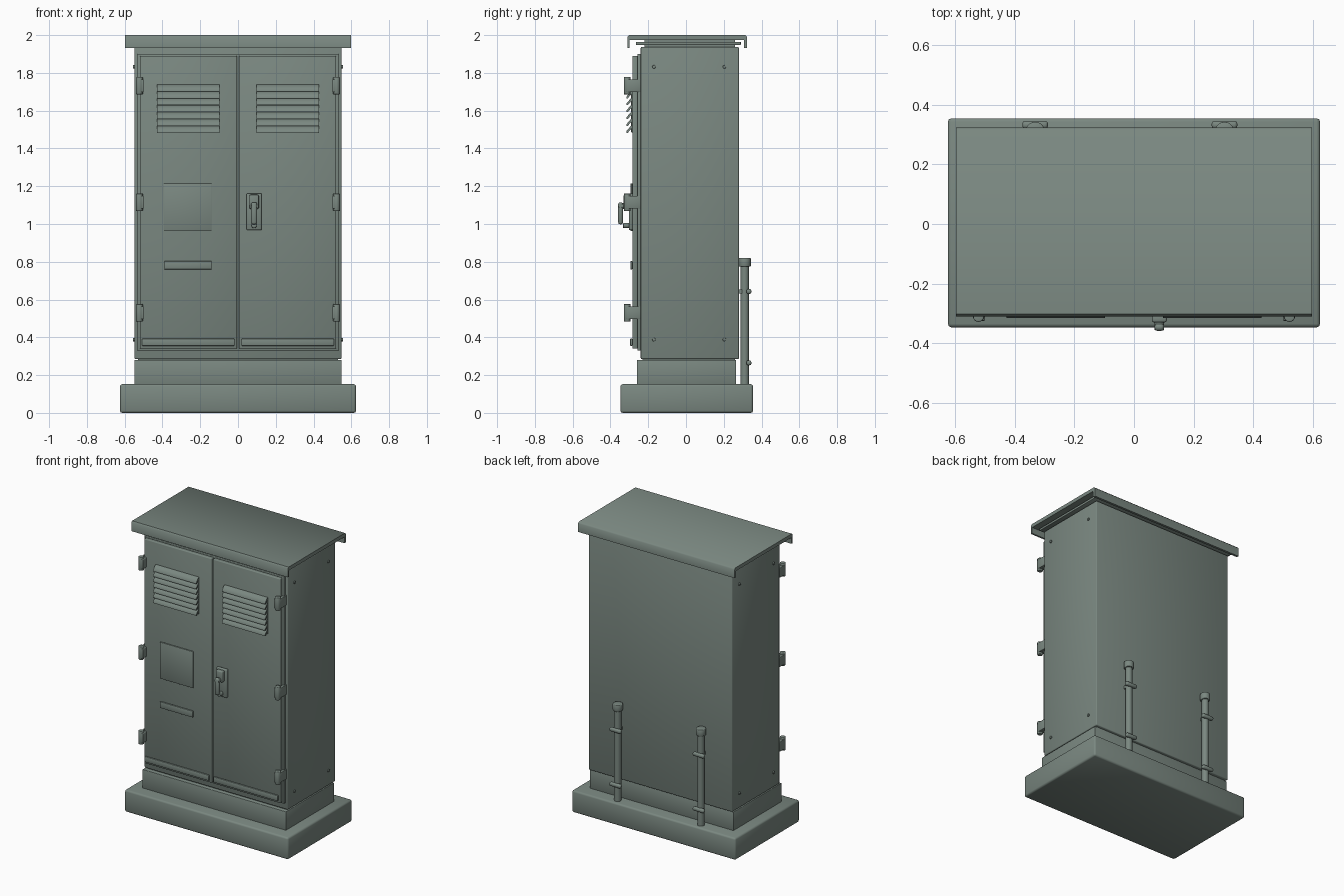
import bpy, bmesh, math
from mathutils import Matrix

if "Cube" in bpy.data.objects:
    bpy.data.objects.remove(bpy.data.objects["Cube"])

paint = bpy.data.materials.new("grey_green_paint")
paint.diffuse_color = (0.195, 0.245, 0.218, 1)
paint.use_nodes = True
paint.node_tree.nodes["Principled BSDF"].inputs["Base Color"].default_value = paint.diffuse_color


def finish(name, bm):
    bmesh.ops.recalc_face_normals(bm, faces=bm.faces)
    me = bpy.data.meshes.new(name)
    bm.to_mesh(me)
    bm.free()
    ob = bpy.data.objects.new(name, me)
    bpy.context.collection.objects.link(ob)
    me.materials.append(paint)
    bpy.ops.object.select_all(action='DESELECT')
    ob.select_set(True)
    bpy.context.view_layer.objects.active = ob
    bpy.ops.object.shade_smooth_by_angle(angle=math.radians(50))
    return ob


def box(name, x, y, z, bevel=0.0, segments=2):
    """Box from (min, max) pairs with rounded edges."""
    bm = bmesh.new()
    bmesh.ops.create_cube(bm, size=1)
    for v in bm.verts:
        v.co = [(a + b) / 2 + c * (b - a) for c, (a, b) in zip(v.co, (x, y, z))]
    if bevel:
        bmesh.ops.bevel(bm, geom=bm.edges[:], offset=bevel, segments=segments,
                        profile=0.5, affect='EDGES')
    return finish(name, bm)


def rod(name, centre, radius, depth, axis='Z', sides=20, bevel=0.0):
    """Capped cylinder along an axis."""
    bm = bmesh.new()
    rot = {'X': Matrix.Rotation(math.pi / 2, 4, 'Y'),
           'Y': Matrix.Rotation(math.pi / 2, 4, 'X'),
           'Z': Matrix.Identity(4)}[axis]
    bmesh.ops.create_cone(bm, cap_ends=True, segments=sides, radius1=radius,
                          radius2=radius, depth=depth)
    if bevel:
        rims = [e for e in bm.edges if abs(e.verts[0].co.z - e.verts[1].co.z) < 1e-5]
        bmesh.ops.bevel(bm, geom=rims, offset=bevel, segments=2, profile=0.5, affect='EDGES')
    bm.transform(Matrix.Translation(centre) @ rot)
    return finish(name, bm)


def extrude_x(name, outline, x0, x1):
    """Extrude a closed (y, z) outline along x."""
    bm = bmesh.new()
    face = bm.faces.new([bm.verts.new((x0, y, z)) for y, z in outline])
    new = bmesh.ops.extrude_face_region(bm, geom=[face])['geom']
    bmesh.ops.translate(bm, vec=(x1 - x0, 0, 0),
                        verts=[g for g in new if isinstance(g, bmesh.types.BMVert)])
    return finish(name, bm)


# Foundation, plinth and cabinet body
box("concrete_base", (-0.625, 0.625), (-0.347, 0.355), (0, 0.152), 0.012)
box("plinth", (-0.548, 0.548), (-0.26, 0.265), (0.15, 0.28), 0.002)
box("plinth_seam", (-0.53, 0.53), (-0.23, 0.26), (0.275, 0.295))
box("cabinet_body", (-0.548, 0.548), (-0.24, 0.28), (0.285, 1.937), 0.006)
box("door_frame", (-0.532, 0.532), (-0.258, -0.238), (0.33, 1.9), 0.003)

# Roof sheet with folded lips at the front and back, open at the sides
extrude_x("roof", [(-0.31, 1.932), (-0.31, 1.99), (-0.302, 2.0), (0.315, 2.0),
                   (0.324, 1.99), (0.324, 1.932), (0.308, 1.932), (0.308, 1.975),
                   (-0.298, 1.975), (-0.298, 1.932)], -0.598, 0.598)
box("roof_support", (-0.565, 0.565), (-0.265, 0.29), (1.948, 1.964), 0.002)
box("roof_spacer", (-0.53, 0.53), (-0.22, 0.26), (1.93, 1.98))

# Doors with kick strips, louvre vents and hinges
for side, s in (("left", -1), ("right", 1)):
    def span(a, b):
        return tuple(sorted((s * a, s * b)))

    box(side + "_door", span(0.005, 0.52), (-0.284, -0.256), (0.34, 1.89), 0.005)
    box(side + "_kick_strip", span(0.018, 0.508), (-0.296, -0.282), (0.355, 0.393), 0.004)
    x0, x1 = span(0.098, 0.428)
    box(side + "_vent_back", (x0, x1), (-0.29, -0.282), (1.485, 1.738), 0.002)
    for i in range(7):
        z = 1.483 + i * 0.0365
        extrude_x(side + "_vent_slat", [(-0.286, z + 0.036), (-0.292, z + 0.036),
                                        (-0.316, z + 0.008), (-0.316, z),
                                        (-0.308, z), (-0.286, z + 0.026)], x0, x1)
    for z in (0.53, 1.115, 1.732):
        rod(side + "_hinge_barrel", (s * 0.522, -0.311, z), 0.018, 0.092, sides=16, bevel=0.004)
        box(side + "_hinge_door_leaf", span(0.5, 0.522), (-0.325, -0.28), (z - 0.034, z + 0.034), 0.004)
        box(side + "_hinge_frame_leaf", span(0.52, 0.54), (-0.318, -0.238), (z - 0.034, z + 0.034), 0.003)
    # Side panel screws
    for y in (-0.17, 0.203):
        for z in (0.388, 1.832):
            rod(side + "_panel_screw", (s * 0.55, y, z), 0.009, 0.012, 'X', 12, 0.002)

# Sign plates on the left door
box("warning_plate", (-0.392, -0.14), (-0.293, -0.284), (0.962, 1.214), 0.002)
box("label_plate", (-0.39, -0.14), (-0.295, -0.284), (0.76, 0.803), 0.002)

# Swing handle and lock on the right door
box("handle_plate", (0.045, 0.125), (-0.303, -0.282), (0.967, 1.162), 0.006)
box("handle_housing", (0.06, 0.11), (-0.33, -0.3), (1.08, 1.155), 0.006)
rod("handle_pivot", (0.085, -0.332, 1.095), 0.016, 0.05, 'Y', 16, 0.003)
box("handle_lever", (0.069, 0.101), (-0.359, -0.334), (0.998, 1.115), 0.01)
rod("lock_cylinder", (0.085, -0.315, 0.992), 0.014, 0.036, 'Y', 16, 0.004)

# Cable conduits on the back with caps and clamps
for x in (-0.332, 0.304):
    rod("conduit", (x, 0.311, 0.475), 0.022, 0.65)
    rod("conduit_cap", (x, 0.311, 0.798), 0.032, 0.046, bevel=0.004)
    for z in (0.265, 0.643):
        box("conduit_clamp", (x - 0.043, x + 0.043), (0.32, 0.346), (z - 0.013, z + 0.013), 0.009)
        if z > 0.5:
            box("clamp_bracket", (x - 0.015, x + 0.015), (0.275, 0.325), (z - 0.01, z + 0.01))
